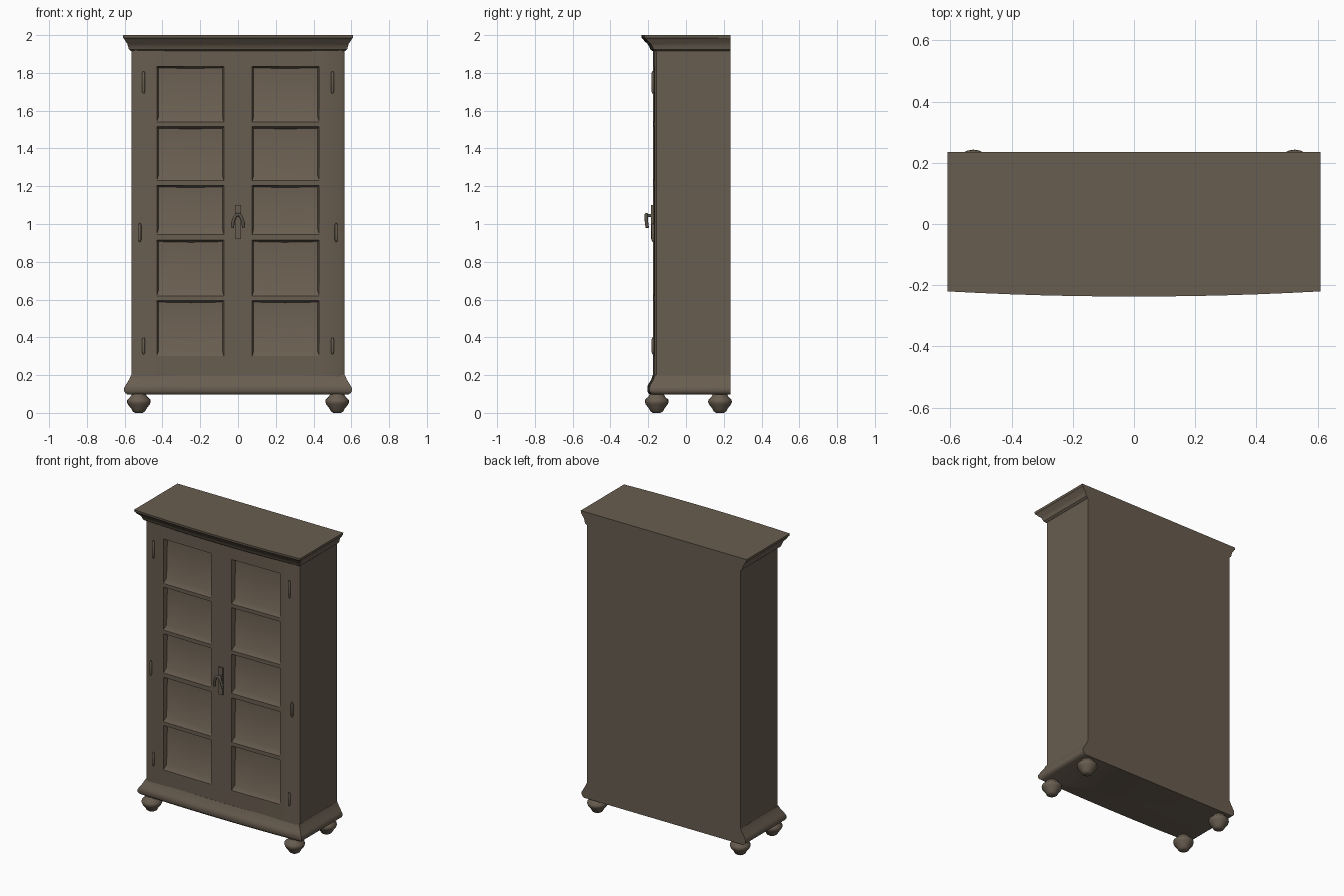
import bpy
import bmesh
import math

if "Cube" in bpy.data.objects:
    bpy.data.objects.remove(bpy.data.objects["Cube"], do_unlink=True)


def material(name, rgb):
    mat = bpy.data.materials.new(name)
    mat.use_nodes = True
    mat.diffuse_color = (*rgb, 1)
    mat.node_tree.nodes["Principled BSDF"].inputs["Base Color"].default_value = (*rgb, 1)
    return mat


WOOD = material("brown wood", (0.14, 0.11, 0.08))
METAL = material("dark metal", (0.1, 0.085, 0.065))
BACK = 0.235


def finish(bm, name, mat, angle=35):
    bmesh.ops.recalc_face_normals(bm, faces=bm.faces)
    mesh = bpy.data.meshes.new(name)
    bm.to_mesh(mesh)
    bm.free()
    obj = bpy.data.objects.new(name, mesh)
    bpy.context.collection.objects.link(obj)
    mesh.materials.append(mat)
    bpy.ops.object.select_all(action='DESELECT')
    obj.select_set(True)
    bpy.context.view_layer.objects.active = obj
    bpy.ops.object.shade_smooth_by_angle(angle=math.radians(angle))
    return obj


def bowed(x, half, front, bow):
    return -front + bow * (x / half) ** 2


def moulding(name, profile, bow, steps=12):
    """Loft bow-fronted outlines; profile rows are (height, half width, front depth)."""
    bm = bmesh.new()
    rings = []
    for z, half, front in profile:
        xs = [half * (2 * i / steps - 1) for i in range(steps + 1)]
        pts = [(x, bowed(x, half, front, bow), z) for x in xs]
        pts += [(half, BACK, z), (-half, BACK, z)]
        rings.append([bm.verts.new(p) for p in pts])
    for low, high in zip(rings, rings[1:]):
        for i in range(len(low)):
            j = (i + 1) % len(low)
            bm.faces.new((low[i], low[j], high[j], high[i]))
    bm.faces.new(rings[0])
    bm.faces.new(rings[-1])
    return finish(bm, name, WOOD)


def turned(name, profile, x, y, mat, sides=20):
    bm = bmesh.new()
    rings = [[bm.verts.new((x + r * math.cos(math.tau * i / sides),
                            y + r * math.sin(math.tau * i / sides), z))
              for i in range(sides)] for r, z in profile]
    for low, high in zip(rings, rings[1:]):
        for i in range(sides):
            j = (i + 1) % sides
            bm.faces.new((low[i], low[j], high[j], high[i]))
    bm.faces.new(rings[0])
    bm.faces.new(rings[-1])
    return finish(bm, name, mat, 50)


# Case with recessed door panes
HALF, FRONT, BOW = 0.565, 0.175, 0.008
xs = [-HALF, -0.545, -0.43, -0.25, -0.075, 0, 0.075, 0.25, 0.43, 0.545, HALF]
panes = [(0.30, 0.595), (0.62, 0.915), (0.945, 1.205), (1.23, 1.515), (1.54, 1.835)]
zs = [0.15] + [z for pane in panes for z in pane] + [1.96]
bm = bmesh.new()
grid = [[bm.verts.new((x, bowed(x, HALF, FRONT, BOW) + (0.012 if abs(x) == HALF else 0), z))
         for x in xs] for z in zs]
pane_faces = []
for r in range(len(zs) - 1):
    for c in range(len(xs) - 1):
        face = bm.faces.new((grid[r][c], grid[r][c + 1], grid[r + 1][c + 1], grid[r + 1][c]))
        if r % 2 == 1 and c in (2, 3, 6, 7):
            pane_faces.append(face)
bm.normal_update()
bmesh.ops.inset_region(bm, faces=pane_faces, thickness=0.012, depth=-0.03)
# Soft sills at the foot of each pane
for v in {v for f in pane_faces for v in f.verts}:
    if any(abs(v.co.z - low) < 0.02 for low, high in panes):
        v.co.z += 0.02
        v.co.y -= 0.008
# Sides, back, top and bottom
edges = [e for e in bm.edges if e.is_boundary]
out = bmesh.ops.extrude_edge_only(bm, edges=edges)["geom"]
for v in [g for g in out if isinstance(g, bmesh.types.BMVert)]:
    v.co.y = BACK
bmesh.ops.holes_fill(bm, edges=[e for e in bm.edges if e.is_boundary], sides=0)
finish(bm, "cabinet_case", WOOD)

# Cornice and plinth
moulding("cornice", [(1.915, 0.566, 0.176), (1.925, 0.578, 0.19), (1.94, 0.582, 0.195),
                     (1.955, 0.586, 0.205), (1.97, 0.598, 0.222), (1.98, 0.603, 0.228),
                     (1.985, 0.608, 0.235), (2.0, 0.61, 0.237)], 0.017)
moulding("plinth", [(0.097, 0.585, 0.19), (0.105, 0.597, 0.2), (0.115, 0.603, 0.205),
                    (0.132, 0.603, 0.205), (0.143, 0.597, 0.203), (0.155, 0.59, 0.197),
                    (0.175, 0.577, 0.185), (0.2, 0.566, 0.176)], 0.012)

# Bun feet
foot = [(0.02, 0), (0.033, 0.008), (0.04, 0.022), (0.058, 0.045), (0.063, 0.058),
        (0.061, 0.07), (0.045, 0.085), (0.036, 0.1)]
for side, x in (("right", -0.525), ("left", 0.525)):
    for end, y in (("front", -0.155), ("back", 0.18)):
        turned(f"{end}_{side}_foot", foot, x, y, WOOD)

# Hinges
for side, s in (("right", -1), ("left", 1)):
    for level, x, z, h in (("lower", 0.5, 0.355, 0.045), ("middle", 0.52, 0.955, 0.05),
                           ("upper", 0.5, 1.75, 0.06)):
        pin = [(0.003, z - h), (0.008, z - h + 0.012), (0.008, z + h - 0.012), (0.003, z + h)]
        turned(f"{level}_{side}_hinge", pin, s * x, -0.175, WOOD, 10)

# Lock plate
bm = bmesh.new()
bmesh.ops.create_cube(bm, size=1)
for v in bm.verts:
    v.co = (v.co.x * 0.03, v.co.y * 0.02 - 0.175, v.co.z * 0.18 + 1.01)
finish(bm, "lock_plate", WOOD)


def tube(name, points, radius):
    curve = bpy.data.curves.new(name, 'CURVE')
    curve.dimensions = '3D'
    curve.bevel_depth = radius
    curve.bevel_resolution = 3
    curve.use_fill_caps = True
    spline = curve.splines.new('BEZIER')
    spline.bezier_points.add(len(points) - 1)
    for point, co in zip(spline.bezier_points, points):
        point.co = co
        point.handle_left_type = point.handle_right_type = 'AUTO'
    obj = bpy.data.objects.new(name, curve)
    bpy.context.collection.objects.link(obj)
    curve.materials.append(METAL)


# Drop pull hanging from a short stem
tube("pull_stem", [(0, -0.175, 1.045), (0, -0.21, 1.045)], 0.009)
tube("drop_pull", [(-0.03, -0.205, 0.98), (-0.023, -0.21, 1.02), (0, -0.21, 1.05),
                   (0.023, -0.21, 1.02), (0.03, -0.205, 0.98)], 0.009)
